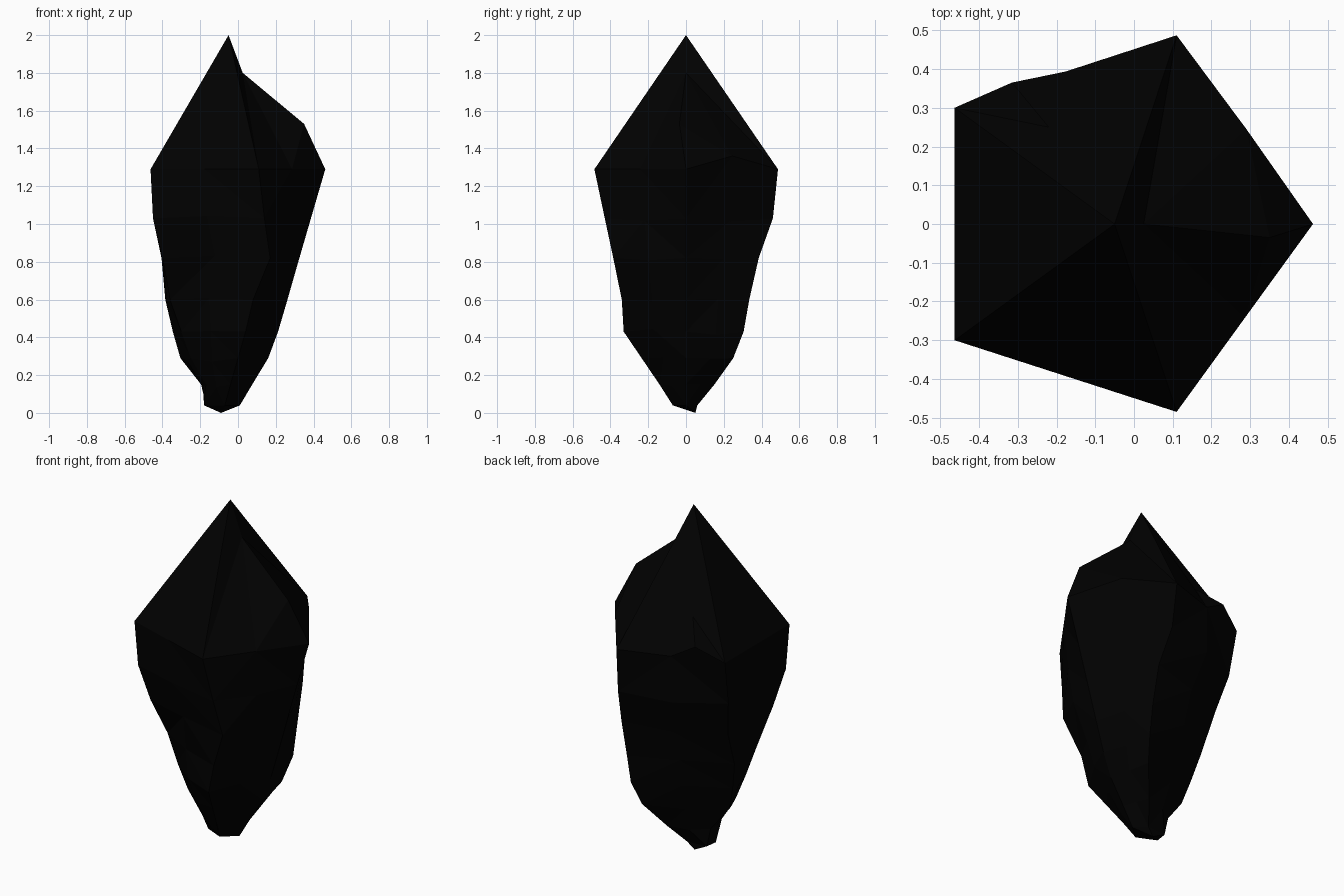
import bpy, bmesh, random
from mathutils import Vector

if "Cube" in bpy.data.objects:
    bpy.data.objects.remove(bpy.data.objects["Cube"])

random.seed(4)

# Height, then plan of the five corner ridges: right, back, back left, front left, front
RINGS = [
    (1.29, [(0.462, 0), (0.11, 0.487), (-0.463, 0.30), (-0.463, -0.30), (0.11, -0.485)]),
    (1.03, [(0.386, 0), (0.12, 0.46), (-0.45, 0.25), (-0.45, -0.285), (0.14, -0.43)]),
    (0.82, [(0.325, 0), (0.15, 0.385), (-0.405, 0.19), (-0.40, -0.24), (0.17, -0.385)]),
    (0.60, [(0.262, 0), (0.15, 0.335), (-0.385, 0.10), (-0.36, -0.14), (0.08, -0.34)]),
    (0.43, [(0.212, 0), (0.145, 0.305), (-0.345, 0.06), (-0.30, -0.13), (0.04, -0.33)]),
    (0.29, [(0.16, 0), (0.11, 0.25), (-0.305, 0.03), (-0.25, -0.11), (0.0, -0.235)]),
    (0.15, [(0.075, 0), (0.02, 0.15), (-0.195, 0.05), (-0.17, -0.09), (-0.04, -0.14)]),
    (0.04, [(0.01, 0), (-0.05, 0.06), (-0.17, 0.05), (-0.18, -0.02), (-0.07, -0.07)]),
]
# How far each flat swells past the straight line between its ridges
SWELL = (1.02, 1.16, 1.0, 1.10, 1.04)

bm = bmesh.new()


def face(*verts):
    bm.faces.new(verts)


def ring(z, plan):
    corners = [Vector((x, y, z)) for x, y in plan]
    out = []
    for i, c in enumerate(corners):
        mid = (c + corners[(i + 1) % 5]) / 2
        if 0.1 < z < 1.2:  # chipped, uneven flats, fullest low down
            full = 1 if z < 0.7 else 0.6
            f = 1 + (SWELL[i] - 1) * full + random.uniform(-0.015, 0.015)
            mid.x *= f
            mid.y *= f
            mid.z += random.uniform(-0.02, 0.02)
        out += [bm.verts.new(c), bm.verts.new(mid)]
    return out


# Shaft
loops = [ring(*r) for r in RINGS]
loops[0][1].co = (0.29, 0.245, 1.36)
for up, low in zip(loops, loops[1:]):
    for i in range(10):
        j = (i + 1) % 10
        if i % 2:
            face(up[i], low[i], low[j])
            face(up[i], low[j], up[j])
        else:
            face(up[i], low[i], up[j])
            face(up[j], low[i], low[j])

# Foot
foot = bm.verts.new((-0.09, 0.05, 0))
for i in range(10):
    face(loops[-1][(i + 1) % 10], loops[-1][i], foot)

# Crown with a broken right-hand ridge and a knob at the back left
g = loops[0]
apex = bm.verts.new((-0.05, 0, 2))
notch = bm.verts.new((0.025, 0, 1.8))
hump = bm.verts.new((0.35, -0.035, 1.53))
knob = bm.verts.new((-0.315, 0.365, 1.37))
dip = bm.verts.new((-0.22, 0.25, 1.48))
for i in (2, 4, 5, 6, 7):
    face(g[i], g[i + 1], apex)
for tri in [(g[2], apex, notch), (g[1], g[2], notch), (g[1], notch, hump), (g[0], g[1], hump),
            (g[9], g[0], hump), (g[9], hump, notch), (g[8], g[9], notch), (g[8], notch, apex),
            (g[3], g[4], knob), (g[3], knob, dip), (knob, g[4], dip),
            (g[3], dip, apex), (dip, g[4], apex)]:
    face(*tri)

bmesh.ops.recalc_face_normals(bm, faces=bm.faces[:])
mesh = bpy.data.meshes.new("crystal")
bm.to_mesh(mesh)
bm.free()
crystal = bpy.data.objects.new("crystal", mesh)
bpy.context.collection.objects.link(crystal)

mat = bpy.data.materials.new("black_stone")
mat.diffuse_color = (0.0003, 0.0003, 0.0003, 1)
mat.use_nodes = True
mat.node_tree.nodes["Principled BSDF"].inputs["Base Color"].default_value = mat.diffuse_color
mesh.materials.append(mat)
